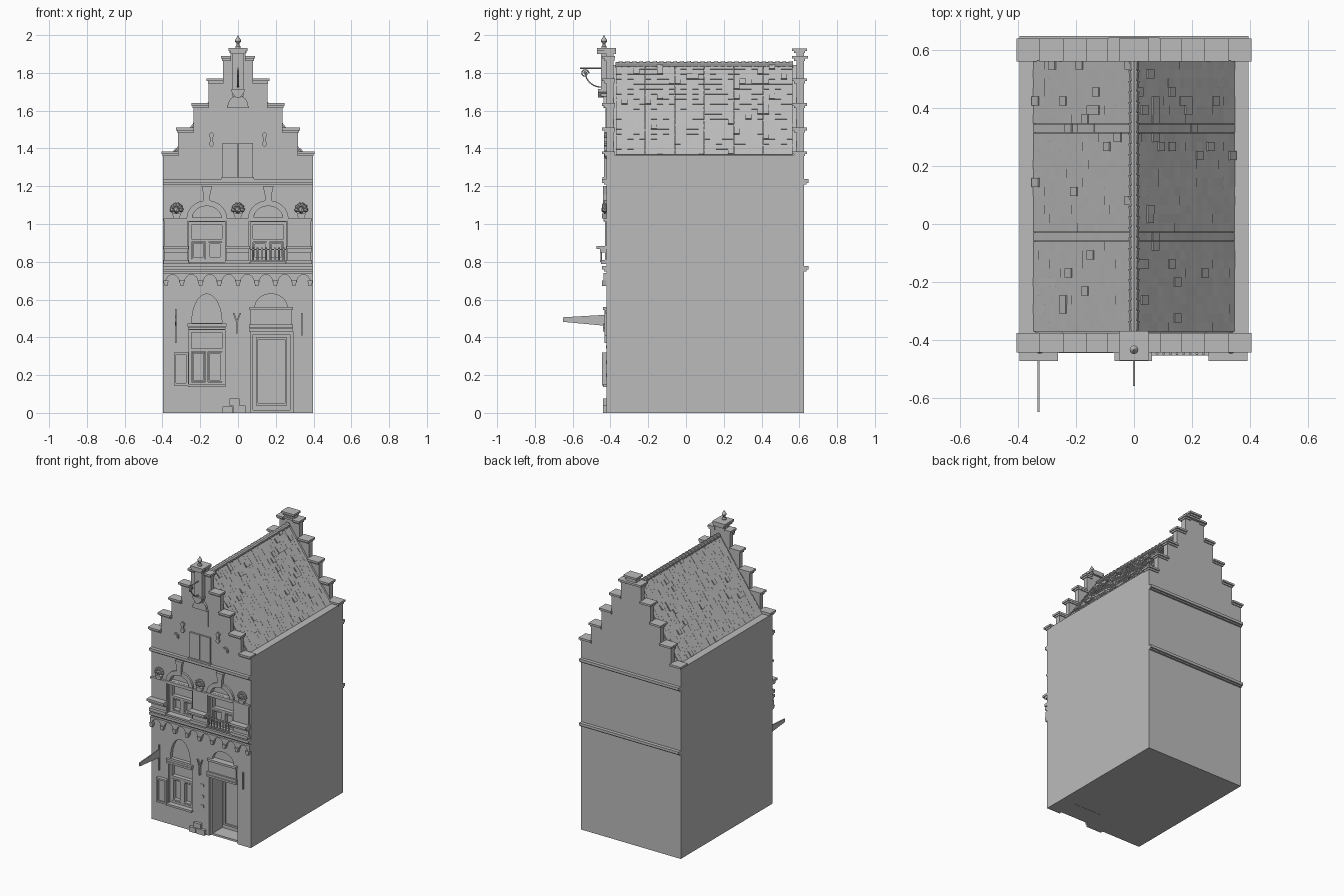
import bpy, bmesh, math, random
from mathutils import Matrix, Vector

random.seed(4)
cube = bpy.data.objects.get("Cube")
if cube:
    bpy.data.objects.remove(cube, do_unlink=True)

stone = bpy.data.materials.new("grey stone")
stone.use_nodes = True
GREY = (0.5, 0.5, 0.5, 1)
stone.diffuse_color = GREY
stone.node_tree.nodes["Principled BSDF"].inputs["Base Color"].default_value = GREY

WALL, BACK, HALF, EAVE = -0.42, 0.625, 0.396, 1.365


def finish(name, bm):
    bmesh.ops.recalc_face_normals(bm, faces=bm.faces)
    me = bpy.data.meshes.new(name)
    bm.to_mesh(me)
    bm.free()
    me.materials.append(stone)
    ob = bpy.data.objects.new(name, me)
    bpy.context.collection.objects.link(ob)
    return ob


def rect(x0, x1, z0, z1):
    return [(x0, z0), (x1, z0), (x1, z1), (x0, z1)]


def arc(cx, cz, rx, rz, n=16):
    return [(cx + rx * math.cos(math.pi * i / n), cz + rz * math.sin(math.pi * i / n)) for i in range(n + 1)]


def circle(cx, cz, r, n=16):
    return [(cx + r * math.cos(math.tau * i / n), cz + r * math.sin(math.tau * i / n)) for i in range(n)]


def ring(cx, cz, rx, rz, w):
    return arc(cx, cz, rx, rz) + arc(cx, cz, rx - w, rz - w)[::-1]


def frame(x0, x1, z0, z1, w):
    return [rect(x0, x0 + w, z0, z1), rect(x1 - w, x1, z0, z1),
            rect(x0 + w, x1 - w, z0, z0 + w), rect(x0 + w, x1 - w, z1 - w, z1)]


def prisms(name, shapes, y0, y1):
    """Extrude x-z outlines from y0 to y1 as one object."""
    bm = bmesh.new()
    for pts in shapes:
        face = bm.faces.new([bm.verts.new((x, y0, z)) for x, z in pts])
        out = bmesh.ops.extrude_face_region(bm, geom=[face])["geom"]
        bmesh.ops.translate(bm, vec=(0, y1 - y0, 0), verts=[v for v in out if isinstance(v, bmesh.types.BMVert)])
    return finish(name, bm)


def plate(name, shapes, depth):
    """Relief standing out from the front wall."""
    return prisms(name, shapes, WALL - depth, WALL + 0.004)


def cut(target, shapes, depth):
    cutter = prisms("cutter", shapes, WALL - 0.05, WALL + depth)
    cutter.hide_render = True
    mod = target.modifiers.new("opening", 'BOOLEAN')
    mod.operation, mod.solver, mod.object = 'DIFFERENCE', 'EXACT', cutter
    bpy.context.view_layer.objects.active = target
    bpy.ops.object.modifier_apply(modifier=mod.name)
    bpy.data.objects.remove(cutter, do_unlink=True)


def tube(name, paths, radius):
    cu = bpy.data.curves.new(name, 'CURVE')
    cu.dimensions, cu.bevel_depth, cu.bevel_resolution, cu.use_fill_caps = '3D', radius, 1, True
    for pts in paths:
        sp = cu.splines.new('POLY')
        sp.points.add(len(pts) - 1)
        for p, co in zip(sp.points, pts):
            p.co = (*co, 1)
    cu.materials.append(stone)
    ob = bpy.data.objects.new(name, cu)
    bpy.context.collection.objects.link(ob)


# House body with recessed door, windows and tympana
body = prisms("house_body", [rect(-HALF, HALF, 0, EAVE)], WALL, BACK)
UPPER = (-0.165, 0.16)
cut(body, [rect(0.065, 0.29, -0.05, 0.43)], 0.16)
cut(body, [rect(-0.26, -0.07, 0.15, 0.44)] + [rect(c - 0.095, c + 0.095, 0.8, 1.01) for c in UPPER], 0.05)
cut(body, [arc(-0.165, 0.475, 0.08, 0.155), arc(0.175, 0.56, 0.085, 0.07)]
    + [arc(c, 1.035, 0.075, 0.065) for c in UPPER], 0.025)

# Stepped gables with overhanging caps
STEPS = [(0.395, 1.385), (0.318, 1.51), (0.235, 1.64), (0.155, 1.77), (0.08, 1.89), (0.04, 1.93)]
outline = [(0.395, EAVE - 0.005)]
for (w, z), nxt in zip(STEPS, STEPS[1:] + [(0, 0)]):
    outline += [(w, z - 0.01)] + ([(nxt[0], z - 0.01)] if nxt[0] else [])
outline += [(-x, z) for x, z in reversed(outline)]
for side, y0, y1 in (("front", WALL, -0.385), ("back", 0.585, BACK)):
    prisms(side + "_gable", [outline], y0, y1)
    caps, beds = [], []
    for i, (w, z) in enumerate(STEPS):
        inner = STEPS[i + 1][0] - 0.002 if i < 5 else 0
        for s in (1, -1):
            caps.append(rect(s * inner, s * (w + 0.011), z - 0.014, z))
            beds.append(rect(s * inner, s * (w + 0.005), z - 0.026, z - 0.014))
    prisms(side + "_gable_caps", caps, y0 - 0.024, y1 + 0.008 if side == "front" else y1 + 0.015)
    prisms(side + "_gable_cap_beds", beds, y0 - 0.012, y1 + 0.006)
prisms("back_gable_head", [rect(-0.088, 0.088, 1.876, 1.89)], 0.575, 0.645)

# String courses on front and back
for z in (0.765, 1.225):
    for y, d in ((WALL, -1), (BACK, 1)):
        prisms("string_course", [rect(-HALF, HALF, z - 0.007, z + 0.012)], y - d * 0.004, y + d * 0.024)
        prisms("string_course_bed", [rect(-HALF, HALF, z - 0.016, z - 0.007)], y - d * 0.004, y + d * 0.013)

# Roof: solid core, staggered tiles and ridge caps
RIDGE = 1.842
prisms("roof_core", [[(-0.34, EAVE), (0.34, EAVE), (0, RIDGE)]], -0.385, 0.585)
bm = bmesh.new()
ROWS, COLS, Y0, Y1 = 18, 30, -0.372, 0.565
tile_w = (Y1 - Y0) / COLS
for s in (-1, 1):
    up = Vector((-s * 0.34, 0, RIDGE - EAVE))
    step = up.length / ROWS
    up.normalize()
    normal = Vector((s * up.z, 0, abs(up.x)))
    for r in range(ROWS):
        for c in range(COLS):
            lift = 0.011 if random.random() < 0.05 else random.uniform(0.003, 0.005)
            pos = Vector((s * 0.34, Y0 + (c + 0.5) * tile_w, EAVE)) + up * (r + 0.5) * step + normal * lift
            rot = Matrix((Vector((0, 1, 0)), up, normal)).transposed().to_4x4()
            tilt = Matrix.Rotation(random.uniform(-0.08, -0.03), 4, 'X')
            size = Matrix.Diagonal((tile_w * 0.99, step * 1.1, 0.007, 1))
            bmesh.ops.create_cube(bm, size=1, matrix=Matrix.Translation(pos) @ rot @ tilt @ size)
finish("roof_tiles", bm)
bm = bmesh.new()
for i in range(26):
    y = Y0 + (i + 0.5) * (Y1 - Y0) / 26
    bmesh.ops.create_cone(bm, cap_ends=True, segments=10, radius1=0.02, radius2=0.015, depth=0.038,
                          matrix=Matrix.Translation((0, y, RIDGE)) @ Matrix.Rotation(math.pi / 2, 4, 'X'))
finish("ridge_tiles", bm)

# Pier on the gable top, corbel, finial and hoist bracket
plate("gable_pier", [rect(-0.03, 0.03, 1.7, 1.905)], 0.03)
plate("gable_pier_corbel", [[(-0.012, 1.67), (0.012, 1.67), (0.035, 1.7), (0.035, 1.715), (-0.035, 1.715), (-0.035, 1.7)]], 0.045)
prisms("gable_pier_cap", [rect(-0.05, 0.05, 1.915, 1.932), rect(-0.04, 0.04, 1.9, 1.915)], -0.472, -0.37)
bm = bmesh.new()
PROFILE = [(0.014, 1.93), (0.014, 1.94), (0.007, 1.947), (0.007, 1.955), (0.015, 1.965), (0.015, 1.975), (0.005, 1.99), (0.001, 2.0)]
for (r0, z0), (r1, z1) in zip(PROFILE, PROFILE[1:]):
    bmesh.ops.create_cone(bm, cap_ends=True, segments=12, radius1=r0, radius2=r1, depth=z1 - z0,
                          matrix=Matrix.Translation((0, -0.434, (z0 + z1) / 2)))
finish("finial", bm)
scroll = [(0, -0.535 + (0.022 - 0.0009 * i) * math.cos(i * 0.5), 1.797 + (0.022 - 0.0009 * i) * math.sin(i * 0.5)) for i in range(20)]
sweep = [(0, -0.45 - 0.085 * math.sin(t * 0.157), 1.725 + 0.085 * (1 - math.cos(t * 0.157))) for t in range(11)]
tube("hoist_bracket", [[(0, -0.44, 1.825), (0, -0.56, 1.825)], sweep, scroll], 0.004)

# Gable niche, hatch, roundels
plate("niche_panel", frame(-0.058, 0.058, 1.5, 1.615, 0.008) + [rect(-0.05, 0.05, 1.508, 1.607)], 0.006)
plate("niche_hood", [[(-0.058, 1.615), (0.058, 1.615)] + arc(0, 1.63, 0.052, 0.05) + [(-0.058, 1.63)]], 0.016)
plate("niche_crown", [rect(-0.028, 0.028, 1.675, 1.69)], 0.03)
plate("loft_hatch", [rect(-0.083, -0.002, 1.248, 1.43), rect(0.002, 0.08, 1.248, 1.43)], 0.013)
plate("loft_sill", [rect(-0.088, 0.085, 1.238, 1.25)], 0.022)
for s in (-1, 1):
    plate("roundel", [circle(s * 0.197, 1.368, 0.024)], 0.007)
    plate("roundel_centre", [circle(s * 0.197, 1.368, 0.016)], 0.012)
    x = s * 0.14
    plate("gable_anchor", [circle(x, 1.47, 0.014, 10), circle(x, 1.425, 0.014, 10), rect(x - 0.005, x + 0.005, 1.41, 1.485)], 0.015)

# Upper windows: glazing bars, lintel, hood arch and keystone
for c in UPPER:
    x0, x1 = c - 0.095, c + 0.095
    prisms("upper_window_frame", frame(x0, x1, 0.8, 1.01, 0.014) + [rect(c - 0.008, c + 0.008, 0.814, 0.91), rect(x0, x1, 0.905, 0.92)]
           + frame(x0 + 0.016, c - 0.009, 0.816, 0.903, 0.008) + frame(c + 0.009, x1 - 0.016, 0.816, 0.903, 0.008), -0.4, -0.365)
    plate("upper_lintel", [rect(c - 0.1, c + 0.1, 1.012, 1.022), rect(c - 0.105, c + 0.105, 1.022, 1.034)], 0.018)
    plate("hood_arch", [ring(c, 1.03, 0.107, 0.095, 0.03)], 0.014)
    plate("keystone", [[(c - 0.018, 1.1), (c + 0.018, 1.1), (c + 0.018, 1.155), (c + 0.028, 1.2), (c - 0.028, 1.2), (c - 0.018, 1.155)]], 0.02)
    plate("window_sill", [rect(x0, x1, 0.788, 0.8)], 0.026)

# Piers between the upper windows with pedestals and leafy ornaments
for x0, x1, c in ((-0.395, -0.262, -0.325), (-0.068, 0.063, 0), (0.257, 0.392, 0.335)):
    plate("pier", [rect(x0 + 0.006, x1 - 0.006, 0.79, 1.02)], 0.01)
    plate("pier_ledge", [rect(x0, x1, 0.868, 0.884)], 0.054)
    plate("pier_ledge_bed", [rect(x0 + 0.004, x1 - 0.004, 0.85, 0.868)], 0.036)
    plate("pier_foot", [rect(x0, x1, 0.788, 0.81)], 0.03)
    plate("pier_head", [rect(x0, x1, 1.016, 1.028)], 0.016)
    plate("ornament_base", [[(c - 0.014, 1.028), (c + 0.014, 1.028), (c + 0.024, 1.055), (c - 0.024, 1.055)]], 0.024)
    bm = bmesh.new()
    for k in range(6):
        a = math.pi * k / 5
        bmesh.ops.create_icosphere(bm, subdivisions=1, radius=0.014,
                                   matrix=Matrix.Translation((c + 0.024 * math.cos(a), WALL - 0.012, 1.075 + 0.026 * math.sin(a))))
    bmesh.ops.create_icosphere(bm, subdivisions=1, radius=0.02, matrix=Matrix.Translation((c, WALL - 0.01, 1.075)))
    finish("ornament_leaves", bm)

# Balustrade at the left upper window
prisms("balcony_rails", [rect(0.063, 0.257, 0.8, 0.808), rect(0.063, 0.257, 0.862, 0.868)], -0.455, -0.44)
tube("balusters", [[(0.08 + 0.0229 * i, -0.448, 0.805), (0.08 + 0.0229 * i, -0.448, 0.875)] for i in range(8)], 0.005)

# Corbel table of small arches with pendants
pitch = 2 * HALF / 8
table = [(-HALF, 0.74)]
for i in range(8):
    table += [(-HALF, 0.7)] * (i == 0) + arc(-HALF + (i + 0.5) * pitch, 0.69, 0.036, 0.042, 8)[::-1]
plate("corbel_table", [table + [(HALF, 0.7), (HALF, 0.74)]], 0.016)
pendants = []
for i in range(9):
    x = max(-HALF + 0.014, min(HALF - 0.014, -HALF + i * pitch))
    pendants.append([(x - 0.008, 0.672), (x + 0.008, 0.672), (x + 0.014, 0.7), (x - 0.014, 0.7)])
plate("corbel_pendants", pendants, 0.024)

# Ground floor window
prisms("lower_window_frame", frame(-0.26, -0.07, 0.15, 0.44, 0.014) + [rect(-0.26, -0.07, 0.325, 0.342), rect(-0.172, -0.158, 0.16, 0.33)]
       + frame(-0.244, -0.174, 0.166, 0.323, 0.009) + frame(-0.156, -0.086, 0.166, 0.323, 0.009), -0.4, -0.365)
plate("lower_window_lintel", [rect(-0.265, -0.065, 0.442, 0.456), rect(-0.268, -0.062, 0.458, 0.472)], 0.018)
plate("lower_window_sill", [rect(-0.265, -0.065, 0.138, 0.152)], 0.02)

# Door, its lintels and transom panel
prisms("door_frame", frame(0.065, 0.29, 0, 0.43, 0.014), -0.4, -0.262)
prisms("door_leaf", [rect(0.079, 0.276, 0.014, 0.416)], -0.29, -0.262)
prisms("door_panels", frame(0.095, 0.26, 0.04, 0.4, 0.012), -0.298, -0.285)
plate("door_lintel", [rect(0.058, 0.292, 0.432, 0.446), rect(0.058, 0.292, 0.45, 0.468), rect(0.06, 0.29, 0.545, 0.56)], 0.02)
plate("transom_panel", [rect(0.066, 0.285, 0.468, 0.545)], 0.008)

# Notice box, wall anchors, stones and flagpole
plate("notice_box", frame(-0.34, -0.262, 0.145, 0.32, 0.012), 0.024)
plate("notice_panel", [rect(-0.33, -0.272, 0.155, 0.31)], 0.012)
plate("wall_anchors", [rect(-0.334, -0.326, 0.37, 0.55), rect(0.334, 0.341, 0.41, 0.53), rect(-0.01, -0.002, 0.42, 0.49),
                       [(-0.01, 0.48), (-0.002, 0.48), (0.016, 0.53), (0.008, 0.53)],
                       [(-0.01, 0.48), (-0.002, 0.48), (-0.02, 0.53), (-0.028, 0.53)]], 0.012)
plate("base_stones", [rect(-0.082, -0.03, 0, 0.035), rect(-0.027, 0.04, 0, 0.038), rect(-0.045, 0.008, 0.04, 0.075)], 0.02)
plate("quoin_chips", [rect(0.0, 0.022, z, z + 0.018) for z in (0.19, 0.26, 0.34)], 0.004)
bm = bmesh.new()
face = bm.faces.new([bm.verts.new((-0.334, y, z)) for y, z in ((-0.415, 0.46), (-0.415, 0.52), (-0.65, 0.506), (-0.65, 0.482))])
out = bmesh.ops.extrude_face_region(bm, geom=[face])["geom"]
bmesh.ops.translate(bm, vec=(0.008, 0, 0), verts=[v for v in out if isinstance(v, bmesh.types.BMVert)])
finish("flag_board", bm)
